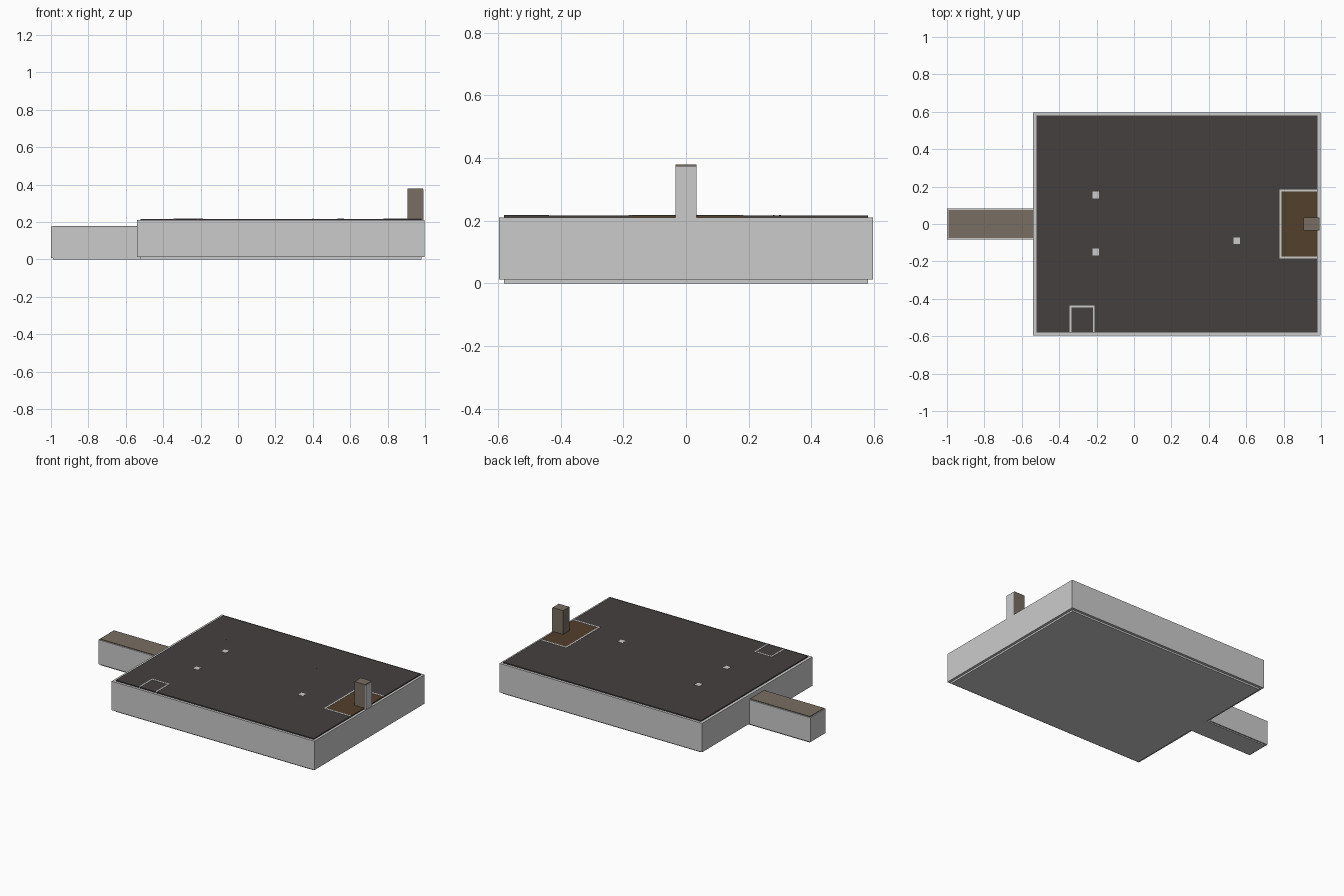
import bpy

if "Cube" in bpy.data.objects:
    bpy.data.objects.remove(bpy.data.objects["Cube"])


def material(name, rgb):
    m = bpy.data.materials.new(name)
    m.diffuse_color = (*rgb, 1)
    m.use_nodes = True
    m.node_tree.nodes["Principled BSDF"].inputs["Base Color"].default_value = m.diffuse_color
    return m


LIGHT = material("light_grey", (0.6, 0.6, 0.6))
DARK = material("charcoal", (0.058, 0.051, 0.05))
BROWN = material("dark_brown", (0.085, 0.05, 0.024))
STONE = material("stone_brown", (0.19, 0.157, 0.122))


def box(name, x0, x1, y0, y1, z0, z1, mat):
    """Axis-aligned box given by its limits."""
    bpy.ops.mesh.primitive_cube_add(
        size=1, location=((x0 + x1) / 2, (y0 + y1) / 2, (z0 + z1) / 2))
    o = bpy.context.object
    o.name = name
    o.scale = (x1 - x0, y1 - y0, z1 - z0)
    bpy.ops.object.transform_apply(location=False, rotation=False, scale=True)
    o.data.materials.append(mat)
    return o


# Main hall: floor slab and four outer walls
WALL0, WALL1, ROOF, TIP = 0.012, 0.21, 0.217, 0.2185
box("hall_floor", -0.52, 0.98, -0.58, 0.58, 0, WALL0 + 0.001, LIGHT)
for side, s in (("front", -1), ("back", 1)):
    a, b = sorted((s * 0.578, s * 0.597))
    box(side + "_wall", -0.54, 0.997, a, b, WALL0, WALL1, LIGHT)
box("left_wall", -0.54, -0.518, -0.578, 0.578, WALL0, WALL1, LIGHT)
box("right_wall", 0.978, 0.997, -0.578, 0.578, WALL0, WALL1, LIGHT)

# Hall roof: large panel, two corner panels, brown panel over the alcove
box("main_roof", -0.52, 0.78, -0.58, 0.58, 0.205, ROOF, DARK)
box("corner_roof_front", 0.78, 0.98, -0.58, -0.18, 0.205, ROOF, DARK)
box("corner_roof_back", 0.78, 0.98, 0.18, 0.58, 0.205, ROOF, DARK)
box("alcove_roof", 0.78, 0.98, -0.18, 0.18, 0.205, ROOF, BROWN)

# Alcove walls showing through the roof
box("alcove_wall_left", 0.778, 0.789, -0.18, 0.184, WALL0, TIP, LIGHT)
for s in (-1, 1):
    a, b = sorted((s * 0.173, s * 0.184))
    box("alcove_wall_side", 0.778, 0.98, a, b, WALL0, TIP, LIGHT)

# Small closet walls by the front
box("closet_wall_left", -0.345, -0.335, -0.58, -0.437, WALL0, TIP, LIGHT)
box("closet_wall_right", -0.22, -0.21, -0.58, -0.437, WALL0, TIP, LIGHT)
box("closet_wall_back", -0.335, -0.22, -0.447, -0.437, WALL0, TIP, LIGHT)

# Pillars showing through the roof, and two thin posts
for x, y in ((-0.205, 0.155), (-0.205, -0.15), (0.55, -0.09)):
    box("pillar", x - 0.018, x + 0.018, y - 0.018, y + 0.018, WALL0, TIP, LIGHT)
for x, y in ((-0.3, 0.3), (0.4, 0.28)):
    box("thin_post", x - 0.003, x + 0.003, y - 0.003, y + 0.003, WALL0, TIP, DARK)

# Chimney with a light outer face
box("chimney", 0.907, 0.988, -0.034, 0.034, 0.2, 0.38, STONE)
box("chimney_outer_face", 0.988, 0.993, -0.034, 0.034, 0.2, 0.375, LIGHT)

# Entrance passage
box("passage_floor", -0.99, -0.52, -0.075, 0.075, 0, WALL0, LIGHT)
for s in (-1, 1):
    a, b = sorted((s * 0.073, s * 0.083))
    box("passage_wall", -1, -0.54, a, b, 0.008, 0.175, LIGHT)
box("passage_end", -1, -0.99, -0.073, 0.073, 0.008, 0.175, LIGHT)
box("passage_roof", -0.993, -0.54, -0.076, 0.076, 0.17, 0.18, STONE)
